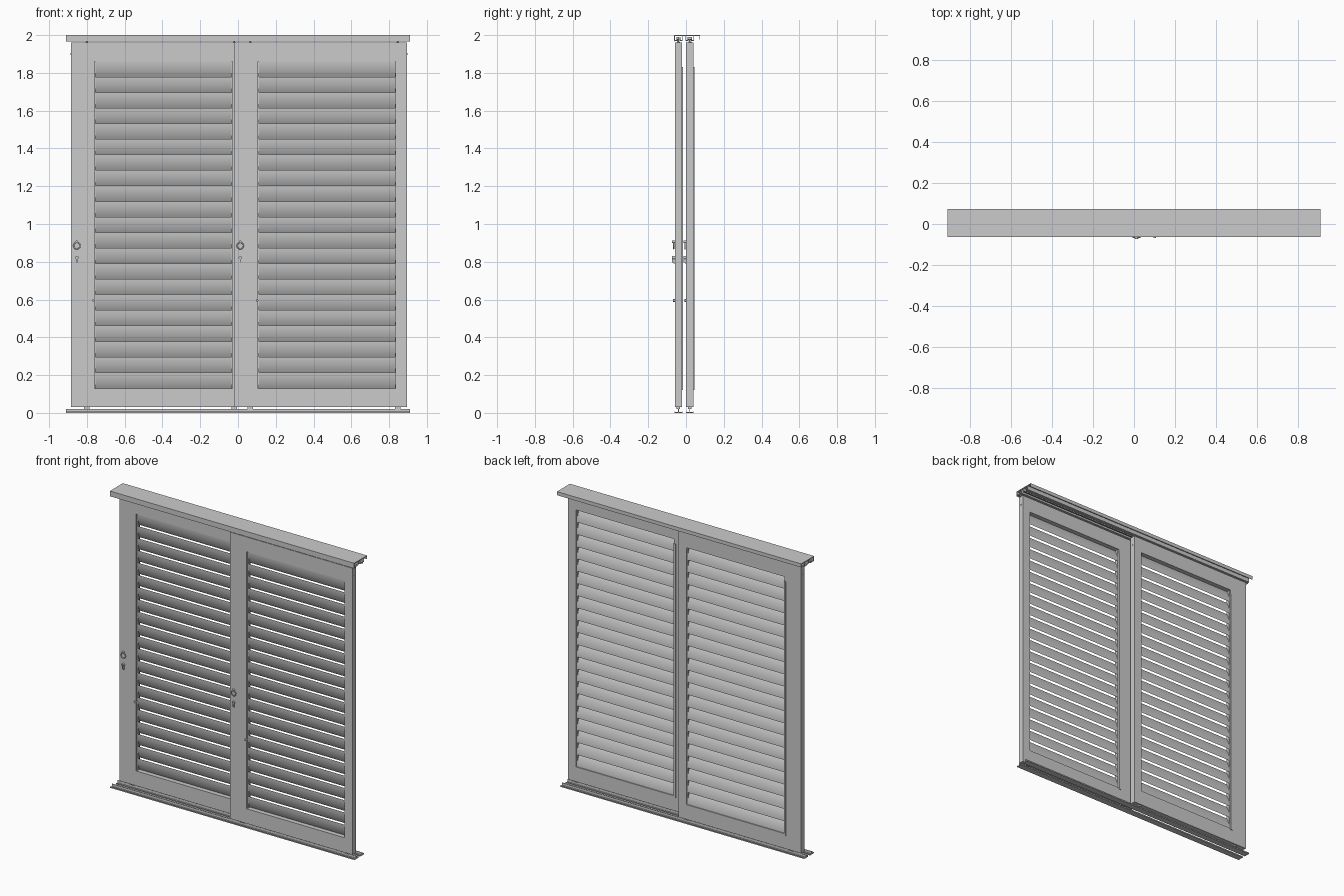
import bpy, bmesh, math
from mathutils import Matrix, Vector

if "Cube" in bpy.data.objects:
    bpy.data.objects.remove(bpy.data.objects["Cube"])


def finish(name, bm, smooth=False):
    bmesh.ops.recalc_face_normals(bm, faces=bm.faces)
    me = bpy.data.meshes.new(name)
    bm.to_mesh(me)
    bm.free()
    ob = bpy.data.objects.new(name, me)
    bpy.context.collection.objects.link(ob)
    if smooth:
        bpy.ops.object.select_all(action='DESELECT')
        ob.select_set(True)
        bpy.context.view_layer.objects.active = ob
        bpy.ops.object.shade_smooth_by_angle(angle=math.radians(35))
    return ob


def box(name, x0, x1, y0, y1, z0, z1):
    bm = bmesh.new()
    m = Matrix.Translation(((x0 + x1) / 2, (y0 + y1) / 2, (z0 + z1) / 2)) @ \
        Matrix.Diagonal((x1 - x0, y1 - y0, z1 - z0, 1))
    bmesh.ops.create_cube(bm, size=1, matrix=m)
    return finish(name, bm)


def extrude_x(name, profile, x0, x1, smooth=False):
    """Extrude a closed (y, z) profile along x."""
    bm = bmesh.new()
    face = bm.faces.new([bm.verts.new((x0, y, z)) for y, z in profile])
    new = bmesh.ops.extrude_face_region(bm, geom=[face])['geom']
    bmesh.ops.translate(bm, vec=(x1 - x0, 0, 0),
                        verts=[v for v in new if isinstance(v, bmesh.types.BMVert)])
    if face.is_valid and not any(len(e.link_faces) > 1 for e in face.edges):
        bm.faces.remove(face)
    if not any(all(abs(v.co.x - x0) < 1e-6 for v in f.verts) for f in bm.faces):
        bm.faces.new([v for v in bm.verts if abs(v.co.x - x0) < 1e-6])
    return finish(name, bm, smooth)


def cylinder(name, centre, axis, r, depth, seg=20):
    bm = bmesh.new()
    rot = Vector((0, 0, 1)).rotation_difference(Vector(axis)).to_matrix().to_4x4()
    bmesh.ops.create_cone(bm, cap_ends=True, segments=seg, radius1=r, radius2=r,
                          depth=depth, matrix=Matrix.Translation(centre) @ rot)
    return finish(name, bm, True)


def frame(name, x0, x1, z0, z1, ix0, ix1, iz0, iz1, y0, y1):
    """Rectangular frame with an opening."""
    bm = bmesh.new()

    def ring(a, b, c, d, y):
        return [bm.verts.new(p) for p in ((a, y, c), (b, y, c), (b, y, d), (a, y, d))]
    of, ob_ = ring(x0, x1, z0, z1, y0), ring(x0, x1, z0, z1, y1)
    nf, nb = ring(ix0, ix1, iz0, iz1, y0), ring(ix0, ix1, iz0, iz1, y1)
    for a, b in ((of, nf), (nf, nb), (nb, ob_), (ob_, of)):
        for i in range(4):
            j = (i + 1) % 4
            bm.faces.new((a[i], a[j], b[j], b[i]))
    return finish(name, bm)


# Louvre blade section: thin lens, front edge up and back edge down
def blade_section(yc, zc):
    half, thick, tilt = 0.045, 0.006, math.radians(17)
    us = [-1, -0.75, -0.4, 0, 0.4, 0.75, 1]
    pts = [(u, 1 - u * u) for u in us] + [(u, u * u - 1) for u in us[-2:0:-1]]
    s, c = math.sin(tilt), math.cos(tilt)
    return [(yc - s * u * half + c * v * thick, zc + c * u * half + s * v * thick)
            for u, v in pts]


def lock(tag, x, y):
    # Ring pull around a shallow cup
    bpy.ops.mesh.primitive_torus_add(location=(x, y - 0.006, 0.885), rotation=(math.pi / 2, 0, 0),
                                     major_radius=0.017, minor_radius=0.003,
                                     major_segments=28, minor_segments=8)
    bpy.context.object.name = tag + "_ring_pull"
    bpy.ops.object.shade_smooth()
    cylinder(tag + "_ring_post", (x, y - 0.006, 0.906), (0, 1, 0), 0.007, 0.016, 16)
    # Keyhole plate, barrel and hanging key
    cylinder(tag + "_lock_barrel", (x, y - 0.006, 0.822), (0, 1, 0), 0.009, 0.012, 16)
    box(tag + "_lock_plate", x - 0.005, x + 0.005, y - 0.006, y, 0.79, 0.822)
    box(tag + "_lock_turn", x - 0.002, x + 0.002, y - 0.015, y - 0.005, 0.797, 0.83)


def panel(tag, x0, y0):
    x1, y1 = x0 + 0.915, y0 + 0.038
    yc = (y0 + y1) / 2
    ix0, ix1, iz0, iz1 = x0 + 0.125, x1 - 0.06, 0.13, 1.86
    frame(tag + "_frame", x0, x1, 0.03, 1.96, ix0, ix1, iz0, iz1, y0, y1)
    # Pivot strips lining the opening
    for side, a in (("left", ix0), ("right", ix1 - 0.005)):
        box(f"{tag}_{side}_pivot_strip", a, a + 0.005, y0 + 0.012, y1 - 0.008, iz0, iz1)
    # Louvres
    pitch = (iz1 - iz0) / 21
    louvres = extrude_x(tag + "_louvres", blade_section(yc, iz0 + pitch / 2),
                        ix0 + 0.005, ix1 - 0.005, True)
    arr = louvres.modifiers.new("stack", 'ARRAY')
    arr.count = 21
    arr.use_relative_offset = False
    arr.use_constant_offset = True
    arr.constant_offset_displace = (0, 0, pitch)
    # Rear control bar and the small front lever that moves it
    box(tag + "_control_bar", ix0 - 0.014, ix0, y1 - 0.002, y1 + 0.005, 0.12, 1.83)
    cylinder(tag + "_lever", (ix0 - 0.004, y0 - 0.004, 0.595), (0, 1, 0), 0.007, 0.012, 12)
    lock(tag, x0 + 0.032, y0)
    # Hangers, wheels, bottom guides
    for i, x in enumerate((x0 + 0.085, x1 - 0.05)):
        cylinder(f"{tag}_hanger_bolt_{i}", (x, yc, 1.969), (0, 0, 1), 0.004, 0.03, 10)
        cylinder(f"{tag}_hanger_nut_{i}", (x, yc, 1.962), (0, 0, 1), 0.008, 0.005, 6)
        box(f"{tag}_carriage_{i}", x - 0.03, x + 0.03, yc - 0.004, yc + 0.004, 1.977, 1.991)
        for dx in (-0.018, 0.018):
            for dy in (-0.008, 0.008):
                cylinder(f"{tag}_wheel", (x + dx, yc + dy, 1.983), (0, 1, 0), 0.008, 0.007, 16)
        box(f"{tag}_bottom_guide_{i}", x - 0.015, x + 0.015, yc - 0.009, yc + 0.009, 0.02, 0.031)
    # Edge screws
    for x in (x0, x1):
        cylinder(tag + "_edge_screw", (x, yc, 1.9), (1, 0, 0), 0.005, 0.004, 12)


panel("left_panel", -0.885, 0.001)
panel("right_panel", -0.02, -0.059)

# Head track: cover plate with rear lip, and two slotted roller channels
W = 0.91
extrude_x("head_cover", [(-0.062, 1.996), (0.071, 1.996), (0.071, 1.976),
                         (0.074, 1.976), (0.074, 2.0), (-0.062, 2.0)], -W, W)
for tag, yc in (("front", -0.04), ("rear", 0.02)):
    half = [(0.019, 1.996), (0.019, 1.973), (0.006, 1.973), (0.006, 1.965),
            (0.0085, 1.965), (0.0085, 1.97), (0.022, 1.97), (0.022, 1.996)]
    for side, s in (("outer", -1), ("inner", 1)):
        extrude_x(f"{tag}_channel_{side}", [(yc + s * y, z) for y, z in half], -W, W)
# Front fascia
box("head_fascia", -W, W, -0.064, -0.062, 1.965, 2.0)

# Floor tracks: flat base, raised edges and a centre guide rib
for tag, yc in (("front", -0.04), ("rear", 0.02)):
    half = [(0.002, 0.004), (0.002, 0.02), (0, 0.02)]
    edge = [(0.021, 0.0), (0.021, 0.008), (0.018, 0.008), (0.018, 0.004)]
    right = edge + half[:2]
    prof = right + [(-y, z) for y, z in reversed(right)]
    extrude_x(f"{tag}_floor_track", [(yc + y, z) for y, z in prof], -W, W)
